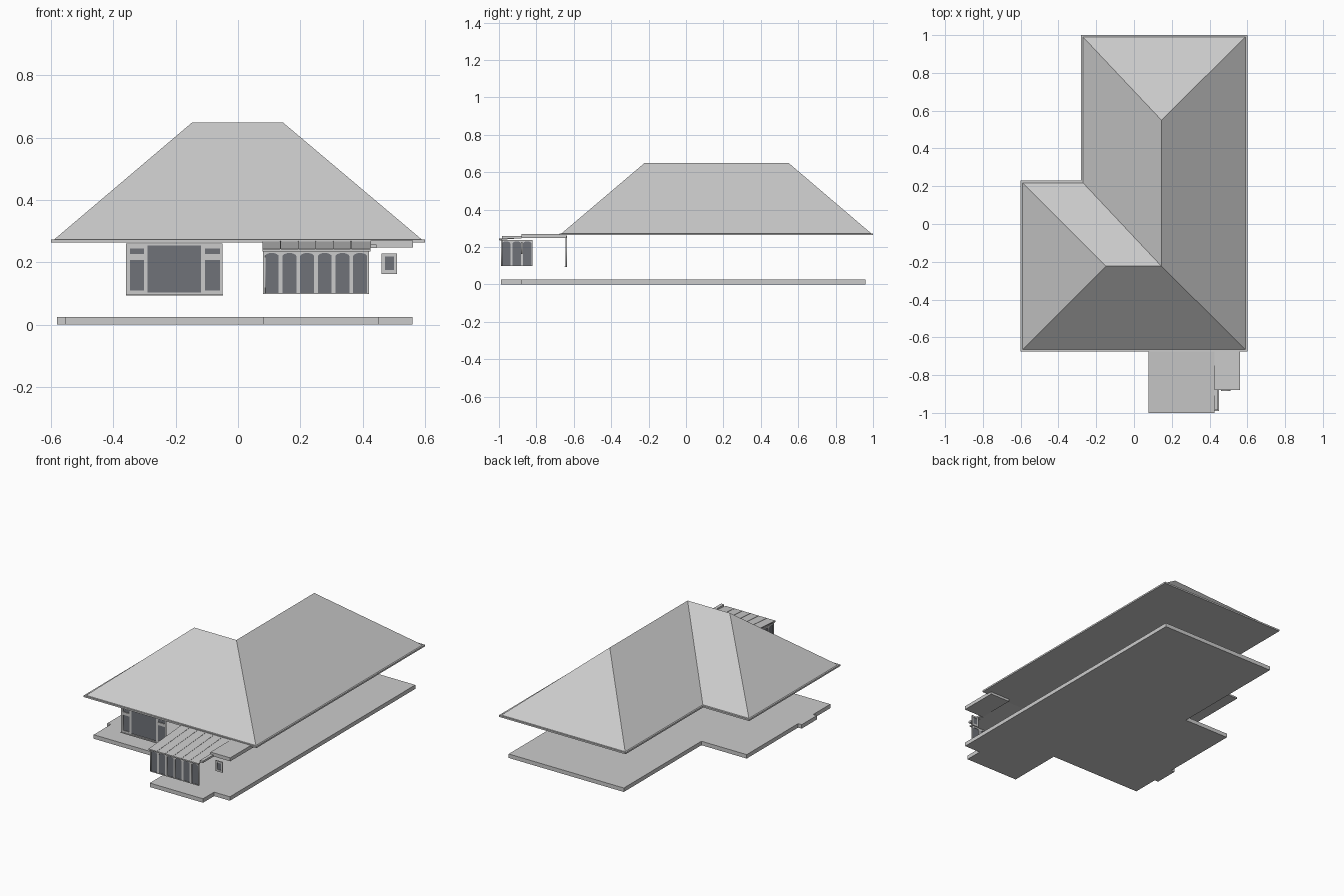
import bpy, bmesh, math
from mathutils import Matrix, Vector

if "Cube" in bpy.data.objects:
    bpy.data.objects.remove(bpy.data.objects["Cube"])

glass_mat = bpy.data.materials.new("dark_glass")
glass_mat.diffuse_color = (0.16, 0.17, 0.19, 1)
glass_mat.use_nodes = True
glass_mat.node_tree.nodes["Principled BSDF"].inputs["Base Color"].default_value = glass_mat.diffuse_color


def mesh_object(name, verts, faces, mat=None):
    me = bpy.data.meshes.new(name)
    me.from_pydata(verts, [], faces)
    bm = bmesh.new()
    bm.from_mesh(me)
    bmesh.ops.recalc_face_normals(bm, faces=bm.faces)
    bm.to_mesh(me)
    bm.free()
    ob = bpy.data.objects.new(name, me)
    bpy.context.collection.objects.link(ob)
    if mat:
        me.materials.append(mat)
    return ob


def prism(name, outline, z0, z1):
    n = len(outline)
    verts = [(x, y, z) for z in (z0, z1) for x, y in outline]
    faces = [tuple(range(n)), tuple(range(n, 2 * n))]
    faces += [(i, (i + 1) % n, n + (i + 1) % n, n + i) for i in range(n)]
    return mesh_object(name, verts, faces)


def box(name, x0, x1, y0, y1, z0, z1):
    return prism(name, [(x0, y0), (x1, y0), (x1, y1), (x0, y1)], z0, z1)


def rect(u0, u1, v0, v1):
    return [(u0, v0), (u1, v0), (u1, v1), (u0, v1)]


def arch(u0, u1, v0, v1, rise=0.011):
    # rectangle with a low arched top
    c, r = (u0 + u1) / 2, (u1 - u0) / 2
    top = [(c + r * math.cos(a), v1 - rise + rise * math.sin(a))
           for a in (math.pi * k / 8 for k in range(9))]
    return [(u0, v0), (u1, v0)] + top


def window(name, outer, holes, origin, side=False, depth=0.008):
    # frame with cut openings, standing upright, plus a thin pane behind
    cu = bpy.data.curves.new(name + "_frame", 'CURVE')
    cu.dimensions, cu.fill_mode, cu.extrude = '2D', 'BOTH', depth / 2
    for pts in [outer] + holes:
        sp = cu.splines.new('POLY')
        sp.points.add(len(pts) - 1)
        for p, (u, v) in zip(sp.points, pts):
            p.co = (u, v, 0, 1)
        sp.use_cyclic_u = True
    ob = bpy.data.objects.new(name + "_frame", cu)
    bpy.context.collection.objects.link(ob)
    rot = Matrix.Rotation(math.pi / 2, 4, 'X')
    if side:
        rot = Matrix.Rotation(math.pi / 2, 4, 'Z') @ rot
    world = Matrix.Translation(Vector(origin)) @ rot
    ob.matrix_world = world
    bpy.ops.object.select_all(action='DESELECT')
    ob.select_set(True)
    bpy.context.view_layer.objects.active = ob
    bpy.ops.object.convert(target='MESH')
    us, vs = [p[0] for p in outer], [p[1] for p in outer]
    m = 0.004
    pane = rect(min(us) + m, max(us) - m, min(vs) + m, max(vs) - m)
    pane_ob = mesh_object(name + "_glass", [(u, v, 0) for u, v in pane],
                          [(0, 1, 2, 3)], glass_mat)
    pane_ob.matrix_world = world


# floor slab, following the house plan
prism("floor_slab", [
    (-0.555, -0.64), (0.08, -0.64), (0.08, -0.99), (0.45, -0.99), (0.45, -0.88),
    (0.56, -0.88), (0.56, 0.96), (-0.24, 0.96), (-0.24, 0.19), (-0.555, 0.19),
    (-0.555, -0.32), (-0.58, -0.32), (-0.58, -0.47), (-0.555, -0.47)], 0, 0.025)

# eaves with gutter edge
prism("eaves", [(-0.6, -0.675), (0.6, -0.675), (0.6, 1), (-0.28, 1),
                (-0.28, 0.23), (-0.6, 0.23)], 0.263, 0.273)

# L-shaped hipped roof
E, R = 0.273, 0.648
mesh_object("hipped_roof", [
    (-0.59, -0.665, E), (0.59, -0.665, E), (0.59, 0.99, E), (-0.27, 0.99, E),
    (-0.27, 0.218, E), (-0.59, 0.218, E),
    (-0.148, -0.223, R), (0.145, -0.223, R), (0.145, 0.55, R)],
    [(0, 1, 7, 6), (1, 2, 8, 7), (2, 3, 8), (3, 4, 7, 8), (4, 5, 6, 7),
     (5, 0, 6), (5, 4, 3, 2, 1, 0)])

# sloping porch roof sheet with standing seams
def sloped(name, x0, x1, lift, t):
    prof = [(-1.0, 0.243 + lift), (-0.67, 0.268 + lift)]
    prof += [(y, z - t) for y, z in reversed(prof)]
    verts = [(x, y, z) for x in (x0, x1) for y, z in prof]
    mesh_object(name, verts, [(0, 1, 2, 3), (4, 5, 6, 7)] +
                [(i, (i + 1) % 4, 4 + (i + 1) % 4, 4 + i) for i in range(4)])

sloped("porch_roof", 0.078, 0.425, 0, 0.005)
for i in range(1, 6):
    x = 0.08 + i * 0.0565
    sloped("porch_roof_seam", x - 0.001, x + 0.001, 0.0015, 0.003)
box("porch_fascia", 0.078, 0.425, -0.998, -0.984, 0.234, 0.241)

# flat side roof and its narrow return
box("side_roof", 0.425, 0.562, -0.88, -0.64, 0.248, 0.27)
box("side_roof_return", 0.425, 0.445, -0.985, -0.88, 0.246, 0.258)

# arched porch glazing: six panes in front, three on the left side
pitch = 0.34 / 6
window("porch_front", rect(0.08, 0.42, 0.098, 0.237),
       [arch(0.08 + i * pitch + 0.006, 0.08 + (i + 1) * pitch - 0.006, 0.101, 0.23)
        for i in range(6)], (0, -0.986, 0))
window("porch_side", rect(-0.99, -0.82, 0.098, 0.237),
       [arch(-0.99 + i * pitch + 0.006, -0.99 + (i + 1) * pitch - 0.006, 0.101, 0.23)
        for i in range(3)], (0.084, 0, 0), side=True)

# large living room window
holes = [rect(-0.29, -0.118, 0.103, 0.254)]
for u0, u1 in ((-0.347, -0.301), (-0.106, -0.057)):
    holes += [rect(u0, u1, 0.11, 0.208), rect(u0, u1, 0.226, 0.245)]
window("large_window", rect(-0.36, -0.05, 0.097, 0.26), holes, (0, -0.641, 0))
box("large_window_sill", -0.36, -0.048, -0.65, -0.636, 0.093, 0.097)

# small window beside the porch
window("small_window", rect(0.461, 0.51, 0.163, 0.228),
       [rect(0.472, 0.5, 0.175, 0.218)], (0, -0.879, 0))
